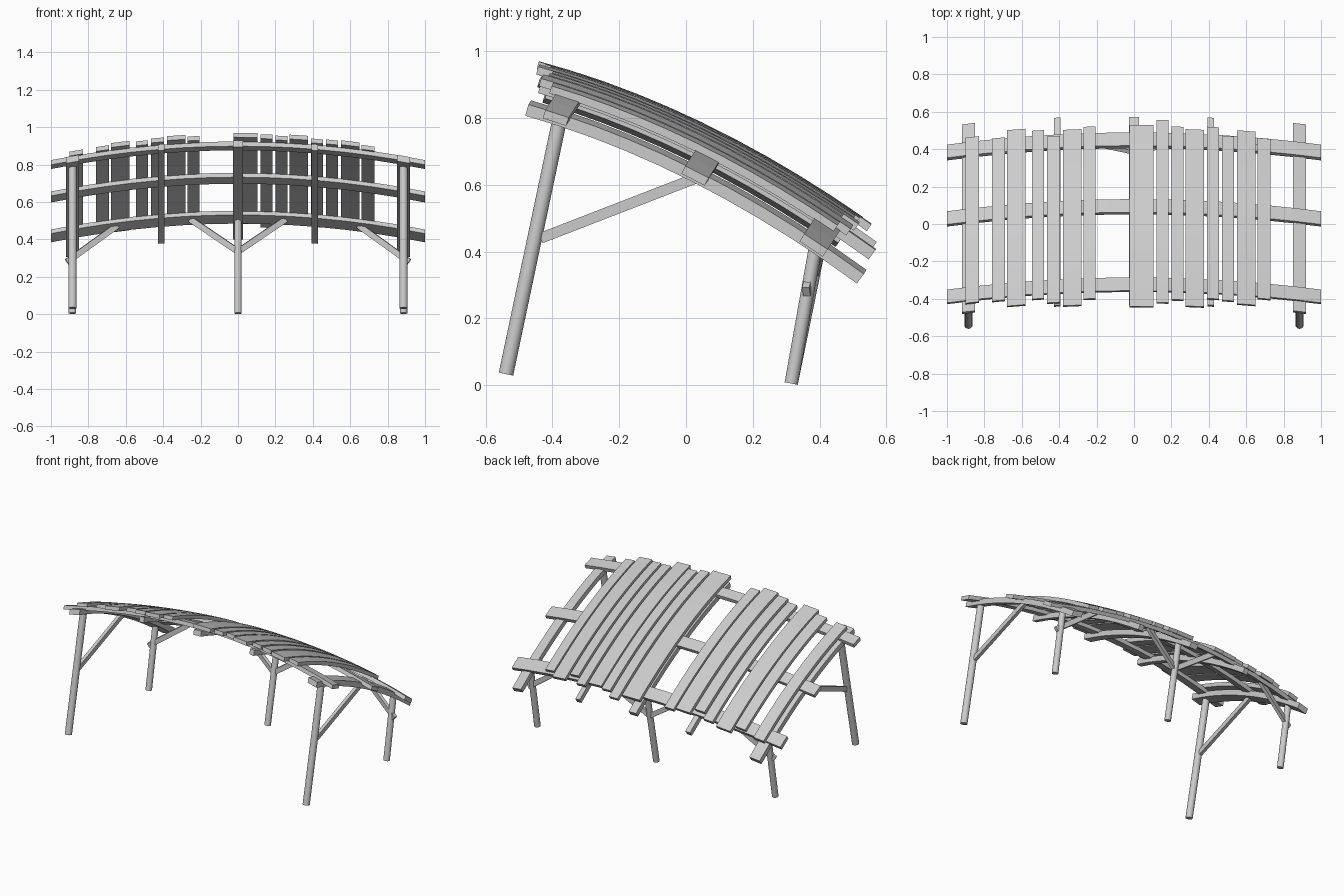
import bpy, bmesh
from mathutils import Vector

if "Cube" in bpy.data.objects:
    bpy.data.objects.remove(bpy.data.objects["Cube"])

# Double-curved canopy surface: h is the offset along the local normal
def surf(x, y, h):
    z = 0.772 - 0.467 * y - 0.222 * y * y
    n = Vector((0, 0.467 + 0.444 * y, 1)).normalized()
    return Vector((x, y - 0.065 * x * x, z - 0.10 * x * x)) + n * h

def loft(name, rings):
    bm = bmesh.new()
    vs = [[bm.verts.new(p) for p in r] for r in rings]
    for a, b in zip(vs, vs[1:]):
        for i in range(4):
            j = (i + 1) % 4
            bm.faces.new((a[i], a[j], b[j], b[i]))
    bm.faces.new(vs[0])
    bm.faces.new(vs[-1])
    bmesh.ops.recalc_face_normals(bm, faces=bm.faces)
    me = bpy.data.meshes.new(name)
    bm.to_mesh(me)
    bm.free()
    ob = bpy.data.objects.new(name, me)
    bpy.context.collection.objects.link(ob)

# Board running down the slope, given by its outline seen from above
def board(name, x0, x1, y0, y1, h0, h1, seg=10):
    xm = (x0 + x1) / 2
    s = 0.065 * xm * xm - 0.4 * (h0 + h1) / 2
    ys = [y0 + s + (y1 - y0) * i / seg for i in range(seg + 1)]
    loft(name, [[surf(x0, y, h0), surf(x1, y, h0), surf(x1, y, h1), surf(x0, y, h1)] for y in ys])

# Batten running across the slope
def batten(name, y, w, t, seg=14):
    a, b = y - w / 2, y + w / 2
    xs = [-1 + 2 * i / seg for i in range(seg + 1)]
    loft(name, [[surf(x, a, -t), surf(x, b, -t), surf(x, b, t), surf(x, a, t)] for x in xs])

def place(ob, name, p, q):
    d = q - p
    ob.name = name
    ob.rotation_euler = d.to_track_quat('Z', 'Y').to_euler()
    ob.location = (p + q) / 2

def pole(name, p, q, r):
    p, q = Vector(p), Vector(q)
    bpy.ops.mesh.primitive_cylinder_add(vertices=20, radius=r, depth=(q - p).length)
    place(bpy.context.object, name, p, q)
    bpy.ops.object.shade_smooth_by_angle()

def brace(name, p, q):
    p, q = Vector(p), Vector(q)
    bpy.ops.mesh.primitive_cube_add(size=1)
    ob = bpy.context.object
    ob.scale = (0.022, 0.032, (q - p).length)
    place(ob, name, p, q)

# Roof planks: left, right, front, back
planks = [
    (-0.90, -0.83, -0.42, 0.455), (-0.76, -0.69, -0.41, 0.45),
    (-0.68, -0.58, -0.435, 0.495), (-0.545, -0.48, -0.40, 0.49),
    (-0.465, -0.395, -0.42, 0.46), (-0.38, -0.28, -0.435, 0.495),
    (-0.27, -0.205, -0.40, 0.51), (-0.025, 0.105, -0.44, 0.52),
    (0.12, 0.185, -0.42, 0.545), (0.20, 0.265, -0.405, 0.51),
    (0.275, 0.375, -0.44, 0.495), (0.39, 0.455, -0.40, 0.508),
    (0.47, 0.535, -0.41, 0.46), (0.55, 0.65, -0.43, 0.487),
    (0.66, 0.73, -0.40, 0.447)]
for i, (a, b, c, d) in enumerate(planks):
    board(f"roof_plank_{i + 1}", a, b, c, d, 0.010, 0.034)

# Cross battens under the planks
for name, y in (("front", -0.325), ("middle", 0.092), ("back", 0.447)):
    batten(name + "_batten", y, 0.07, 0.013)

# Rafters under the battens
for x, w, y0, y1 in ((-0.885, 0.07, -0.475, 0.53), (-0.41, 0.033, -0.44, 0.562),
                     (0, 0.055, -0.435, 0.565), (0.41, 0.033, -0.44, 0.562),
                     (0.885, 0.07, -0.475, 0.53)):
    board("rafter", x - w / 2, x + w / 2, y0, y1, -0.038, -0.003)

# Legs and braces
for s in (-1, 1):
    x = s * 0.885
    pole("front_leg", (x, -0.539, 0.033), (x, -0.373, 0.82), 0.022)
    pole("back_leg", (x, 0.315, 0.005), (x, 0.389, 0.42), 0.02)
    brace("front_leg_brace", (x, -0.435, 0.44), (x, 0.035, 0.622))
    brace("back_corner_brace", (s * 0.915, 0.36, 0.28), (s * 0.645, 0.415, 0.475))
    brace("back_centre_brace", (0, 0.382, 0.335), (s * 0.255, 0.435, 0.508))
pole("back_centre_leg", (0, 0.315, 0.005), (0, 0.42, 0.52), 0.02)
